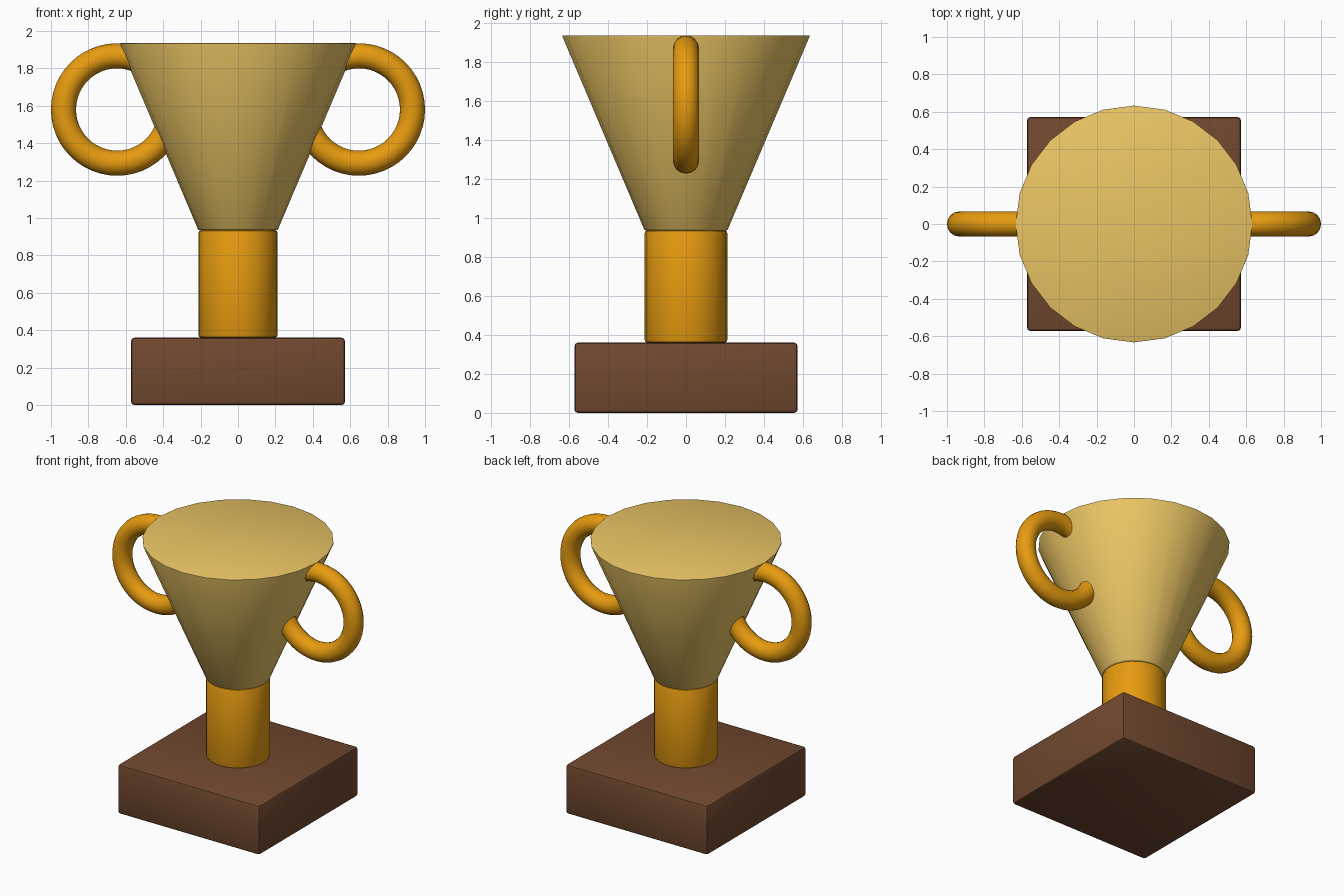
import bpy, math

if "Cube" in bpy.data.objects:
    bpy.data.objects.remove(bpy.data.objects["Cube"])


def material(name, rgb):
    m = bpy.data.materials.new(name)
    m.diffuse_color = (*rgb, 1)
    m.use_nodes = True
    m.node_tree.nodes["Principled BSDF"].inputs["Base Color"].default_value = m.diffuse_color
    return m


WOOD = material("wood", (0.165, 0.065, 0.028))
GOLD = material("gold", (0.80, 0.33, 0.005))
PALE_GOLD = material("pale_gold", (0.83, 0.56, 0.13))


def finish(name, mat, bevel=0.0):
    """Name the active object, colour it, soften its edges and smooth it."""
    ob = bpy.context.object
    ob.name = name
    ob.data.materials.append(mat)
    if bevel:
        bpy.ops.object.transform_apply(location=False, rotation=True, scale=True)
        mod = ob.modifiers.new("soft_edges", 'BEVEL')
        mod.width = bevel
        mod.segments = 2
        mod.limit_method = 'ANGLE'
        mod.angle_limit = math.radians(40)
        bpy.ops.object.modifier_apply(modifier=mod.name)
    bpy.ops.object.shade_smooth_by_angle(angle=math.radians(35))
    return ob


# Square plinth
bpy.ops.mesh.primitive_cube_add(size=1, location=(0, 0, 0.18))
bpy.context.object.scale = (1.144, 1.144, 0.36)
finish("base", WOOD, 0.018)

# Stem
bpy.ops.mesh.primitive_cylinder_add(vertices=24, radius=0.212, depth=0.575,
                                    location=(0, 0, 0.6475))
finish("stem", GOLD, 0.014)

# Flared solid cup
bpy.ops.mesh.primitive_cone_add(vertices=24, radius1=0.212, radius2=0.636,
                                depth=1.0, location=(0, 0, 1.435))
finish("cup", PALE_GOLD, 0.008)

# Ring handles, sunk into both sides of the cup
for side, label in ((-1, "left"), (1, "right")):
    bpy.ops.mesh.primitive_torus_add(major_radius=0.287, minor_radius=0.067,
                                     major_segments=48, minor_segments=16,
                                     location=(side * 0.646, 0, 1.58),
                                     rotation=(math.pi / 2, 0, 0))
    finish(label + "_handle", GOLD)
